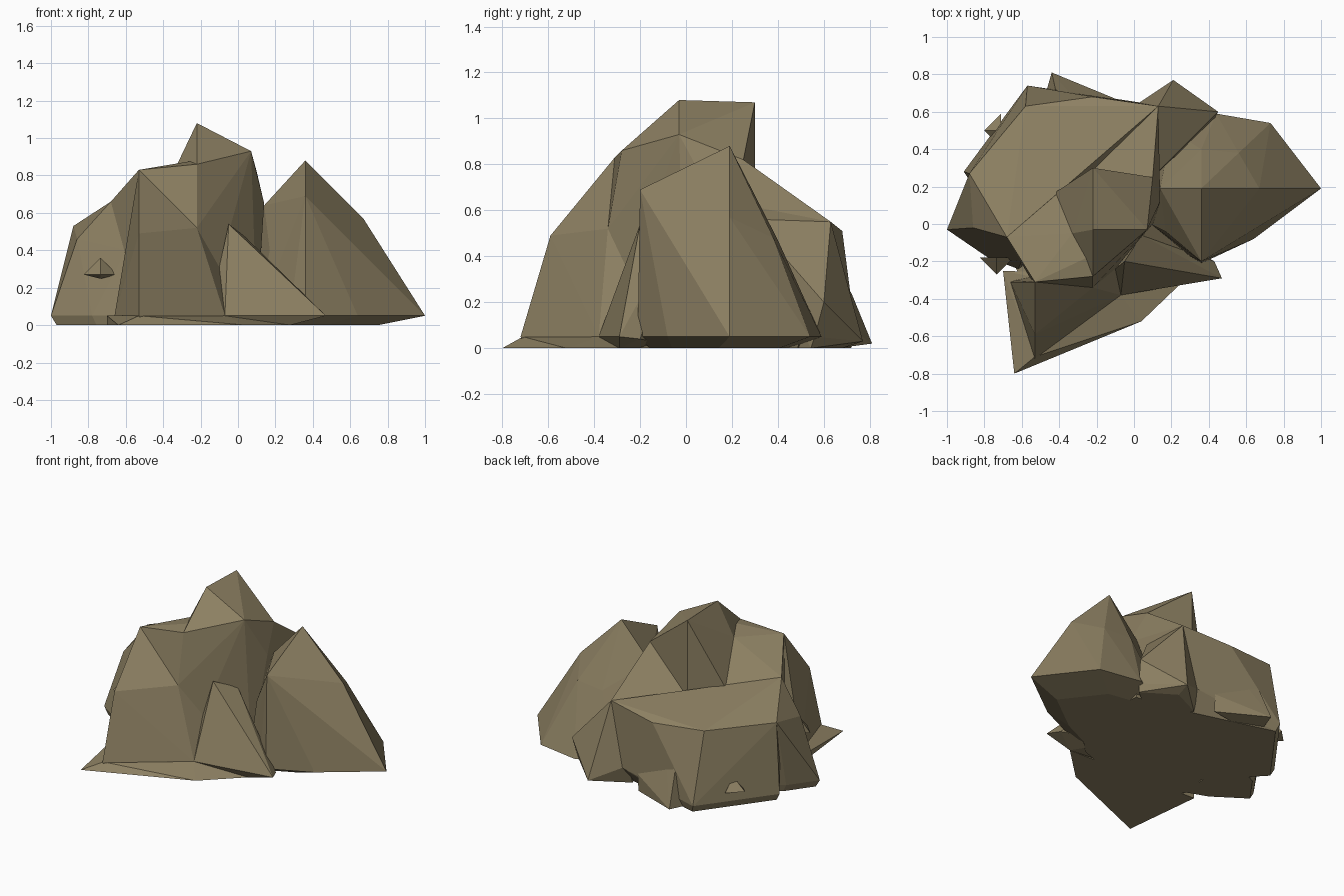
import bpy
import bmesh

cube = bpy.data.objects.get("Cube")
if cube:
    bpy.data.objects.remove(cube, do_unlink=True)

# One flat stone colour for the whole outcrop
stone = bpy.data.materials.new("brown_stone")
stone.use_nodes = True
colour = (.27, .22, .125, 1)
stone.diffuse_color = colour
shader = stone.node_tree.nodes["Principled BSDF"]
shader.inputs["Base Color"].default_value = colour
shader.inputs["Roughness"].default_value = .9


def boulder(name, corners, footprint=(), rim=.05, inset=.97):
    """Faceted convex stone: free corners above, plus an outline on the ground.

    The outline is placed at rim height and again, slightly smaller, on z = 0,
    which gives each stone its undercut lower edge.
    """
    bm = bmesh.new()
    for corner in corners:
        bm.verts.new(corner)
    for x, y in footprint:
        bm.verts.new((x, y, rim))
        bm.verts.new((x * inset, y * inset, 0))
    result = bmesh.ops.convex_hull(bm, input=bm.verts[:])
    spare = set(result["geom_interior"]) | set(result["geom_unused"])
    bmesh.ops.delete(bm, geom=[g for g in spare if isinstance(g, bmesh.types.BMVert)],
                     context='VERTS')
    bmesh.ops.dissolve_limit(bm, angle_limit=.02, verts=bm.verts[:], edges=bm.edges[:])
    bmesh.ops.recalc_face_normals(bm, faces=bm.faces[:])
    mesh = bpy.data.meshes.new(name)
    bm.to_mesh(mesh)
    bm.free()
    mesh.materials.append(stone)
    rock = bpy.data.objects.new(name, mesh)
    bpy.context.collection.objects.link(rock)


def chip(name, centre, reach, height):
    """Small pointed sliver poking out of a rock wall."""
    x, y, z = centre
    dx, dy = reach
    boulder(name, [
        (x + dx, y + dy, z),
        (x - dy, y + dx, z),
        (x + dy, y - dx, z),
        (x, y, z + height),
        (x, y, z - height * .25),
    ])


# Corners shared by neighbouring stones, so that their facets meet
left_crest = (-.53, -.31, .83)
front_crest = (-.22, -.28, .86)
right_crest = (.07, -.03, .93)
saddle = (-.33, -.05, .85)
ridge_start = (.1, .25, .82)
ridge_end = (.13, .63, .55)
notch = (-.22, .3, .54)
ledge = (-.42, .17, .61)
lobe_top = (-.68, -.07, .66)
left_shoulder = (-.88, .27, .53)
back_shoulder = (-.58, .63, .53)
back_middle = (-.22, .68, .51)
back_crease = (.03, .65, .12)
brow = (-.22, -.34, .52)
hollow = (-.1, -.24, .31)
front_foot = (-.07, -.38, .05)

# Hidden slab closing the underside
boulder("base_slab", [], [(-.5, -.5), (.2, -.25), (.45, 0), (.4, .5), (-.4, .6), (-.65, -.2)],
        rim=.04)

# Low plateau behind the summit
boulder("back_plateau", [
    notch, ledge, lobe_top, left_shoulder, back_shoulder, back_middle, ridge_end,
    back_crease,
], [(-.55, -.1), (-.1, 0), (.1, .55), (-.2, .6), (-.57, .74), (-.91, .28)])

# Tall front of the central mass
boulder("front_wall", [
    left_crest, front_crest, right_crest, saddle, ledge, lobe_top, brow, hollow,
    (.12, .1, .65),
], [(-.55, -.3), (-.1, -.24), (.1, 0), (-.2, .2), (-.6, 0)])

# Summit block and the ridge that falls from it to the back
boulder("summit", [
    (-.22, -.03, 1.08), (-.22, .3, 1.07), right_crest, ridge_start, front_crest,
    saddle, ledge, notch,
])
boulder("back_ridge", [
    ridge_start, ridge_end, notch, right_crest, (.14, .12, .65),
], [(.1, 0), (.1, .55), (-.2, .5)])

# Front buttress
boulder("front_buttress", [
    left_crest, brow, hollow, front_foot, (-.53, -.59, .49), (-.6, -.32, .38),
], [(-.53, -.72), (-.07, -.38), (-.1, -.2), (-.66, -.31)])

# Low skirt and pointed toe in front of the buttress
boulder("front_toe", [
    (-.64, -.8, 0), (-.53, -.71, .05), (-.7, -.25, .05), (-.22, -.6, 0),
    (.04, -.52, 0), (.28, -.29, 0), front_foot, (-.7, -.25, 0),
])

# Spur running out between the buttress and the right crag
boulder("front_spur", [
    (-.05, -.2, .54), (.04, -.06, .47), (.13, -.19, .37), hollow, front_foot,
    (.47, -.29, .05), (.28, -.29, 0), (.43, -.2, .04), (.1, 0, 0),
])

# Left lobe
boulder("left_lobe", [
    lobe_top, left_shoulder, (-.86, -.02, .46), (-.6, -.2, .4), (-.5, 0, .6),
], [(-1, -.03), (-.78, -.18), (-.62, -.24), (-.87, .15), (-.6, .3)])

# Right crag
boulder("right_crag", [
    (.36, .19, .88), (.36, -.2, .69), (.67, .19, .57), (.36, .4, .47),
    (.56, .38, .48), (.14, .19, .64), (.1, .19, .42), (.17, -.04, .4),
], [(1, .19), (.73, .54), (.64, -.08), (.36, -.21), (.12, 0), (.2, .5), (.44, .59)],
    inset=.75)

# Back right block
boulder("back_right_block", [
    ridge_end, (.45, .6, .2), (.1, .25, .6), (.21, .77, .03), back_crease,
], [(.21, .7), (.43, .56), (.1, .3), (0, .6)])

# Low toe at the back
boulder("back_toe", [
    (-.44, .81, .02), (-.42, .72, .24), (-.1, .67, .12), (-.1, .66, 0),
    (-.5, .6, 0), (-.3, .65, .34),
])

# Slivers on the left side
chip("front_chip", (-.735, -.18, .27), (0, -.09), .09)
chip("back_chip", (-.71, .5, .12), (-.09, 0), .08)
